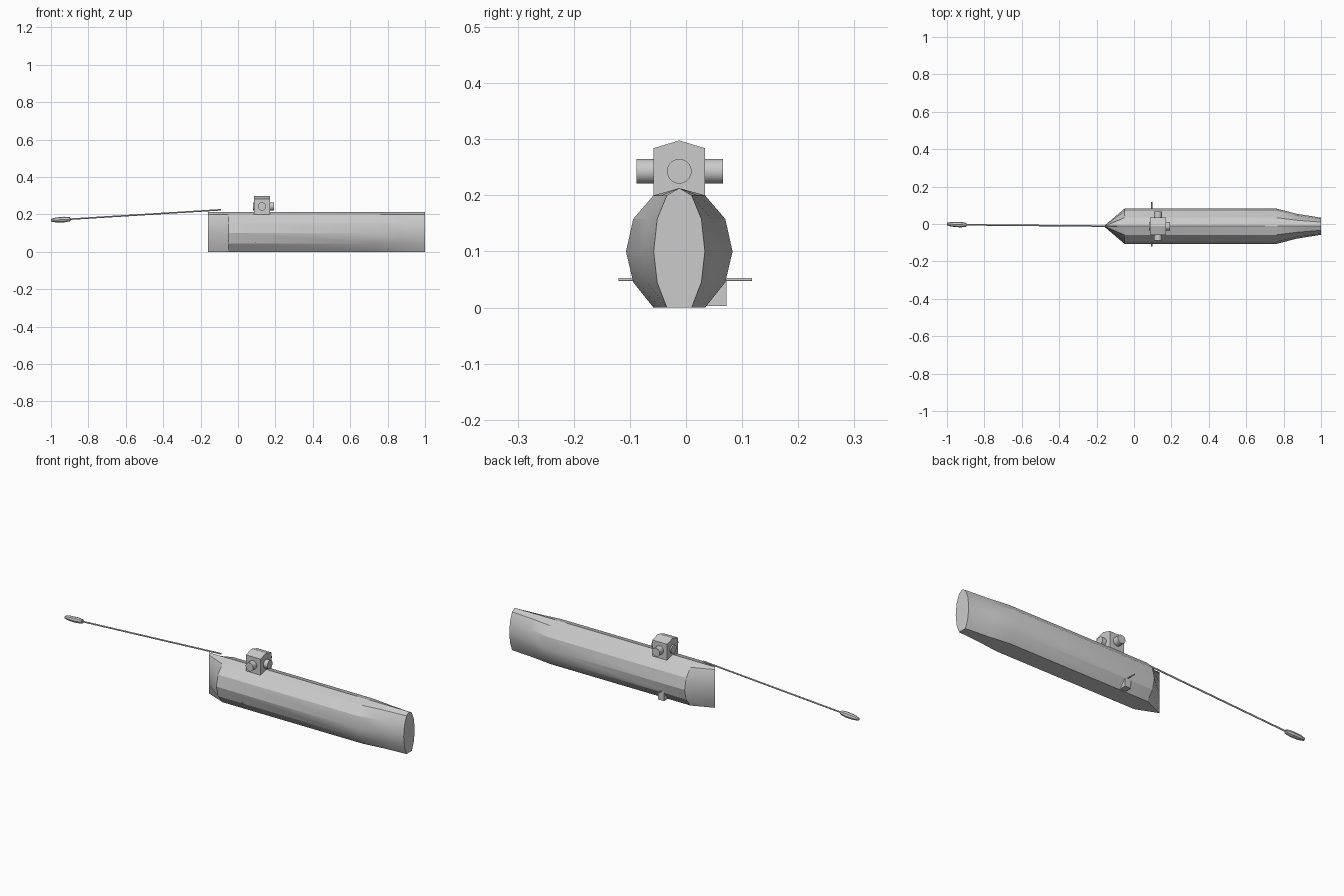
import bpy, bmesh, math
from mathutils import Vector

if "Cube" in bpy.data.objects:
    bpy.data.objects.remove(bpy.data.objects["Cube"])

CY = -0.012  # hull centre line


def make_object(name, bm, smooth=None):
    bmesh.ops.recalc_face_normals(bm, faces=bm.faces)
    me = bpy.data.meshes.new(name)
    bm.to_mesh(me)
    bm.free()
    ob = bpy.data.objects.new(name, me)
    bpy.context.collection.objects.link(ob)
    if smooth:
        bpy.ops.object.select_all(action='DESELECT')
        ob.select_set(True)
        bpy.context.view_layer.objects.active = ob
        bpy.ops.object.shade_smooth_by_angle(angle=math.radians(smooth))
    return ob


def loft(name, rings, smooth=None):
    bm = bmesh.new()
    loops = [[bm.verts.new(p) for p in r] for r in rings]
    n = len(loops[0])
    for a, b in zip(loops, loops[1:]):
        for i in range(n):
            j = (i + 1) % n
            bm.faces.new((a[i], a[j], b[j], b[i]))
    bm.faces.new(loops[0])
    bm.faces.new(loops[-1])
    bmesh.ops.remove_doubles(bm, verts=bm.verts, dist=0.0002)
    return make_object(name, bm, smooth)


def tube(name, stations, sides, smooth=None):
    """Loft circles given as (centre, radius) along a straight axis."""
    axis = (Vector(stations[-1][0]) - Vector(stations[0][0])).normalized()
    u = axis.cross(Vector((0, 0, 1))).normalized()
    v = axis.cross(u)
    angles = [2 * math.pi * i / sides for i in range(sides)]
    return loft(name, [[Vector(c) + r * (math.cos(a) * u + math.sin(a) * v)
                        for a in angles] for c, r in stations], smooth)


# hull: one section narrowed sideways to a knife bow and a slim stern
half = [(0.046, 0), (0.082, 0.045), (0.095, 0.1), (0.082, 0.158), (0.046, 0.2)]
section = half + [(0, 0.213)] + [(-y, z) for y, z in reversed(half)]
hull_bm = bmesh.new()
loops = []
for x, s in [(-0.16, 0.01), (-0.05, 1), (0.76, 1), (0.87, 0.70), (1.0, 0.48)]:
    loops.append([(x, CY + y * s, z) for y, z in section])
hull_bm.free()
loft("hull", loops, 25)

# turret housing with ridged roof
roof = [(-0.046, 0.19), (0.046, 0.19), (0.046, 0.284), (0, 0.298), (-0.046, 0.284)]
loft("turret_housing", [[(x, CY + y, z) for y, z in roof] for x in (0.086, 0.171)])

# turret ports, crossing through the housing
tube("side_ports", [((0.128, -0.088, 0.243), 0.022), ((0.128, 0.066, 0.243), 0.022)], 24, 30)
tube("end_ports", [((0.079, CY, 0.243), 0.022), ((0.193, CY, 0.243), 0.022)], 24, 30)

# towing rod and weighted tip
tube("bow_rod", [((-0.09, CY, 0.225), 0.004), ((-0.93, -0.004, 0.173), 0.004)], 8, 50)
tube("rod_tip", [((-1.0, 0.0, 0.169), 0.007), ((-0.975, -0.001, 0.1705), 0.013),
                 ((-0.93, -0.003, 0.173), 0.015), ((-0.897, -0.005, 0.175), 0.011)], 8)

# cross bar through the lower hull
tube("cross_bar", [((0.095, -0.12, 0.05), 0.003), ((0.095, 0.118, 0.05), 0.003)], 8, 50)

# small keel bracket on one side
plate = [(0.03, 0.003), (0.072, 0.003), (0.072, 0.05), (0.03, 0.05)]
loft("keel_bracket", [[(x, y, z) for y, z in plate] for x in (0.078, 0.112)])
